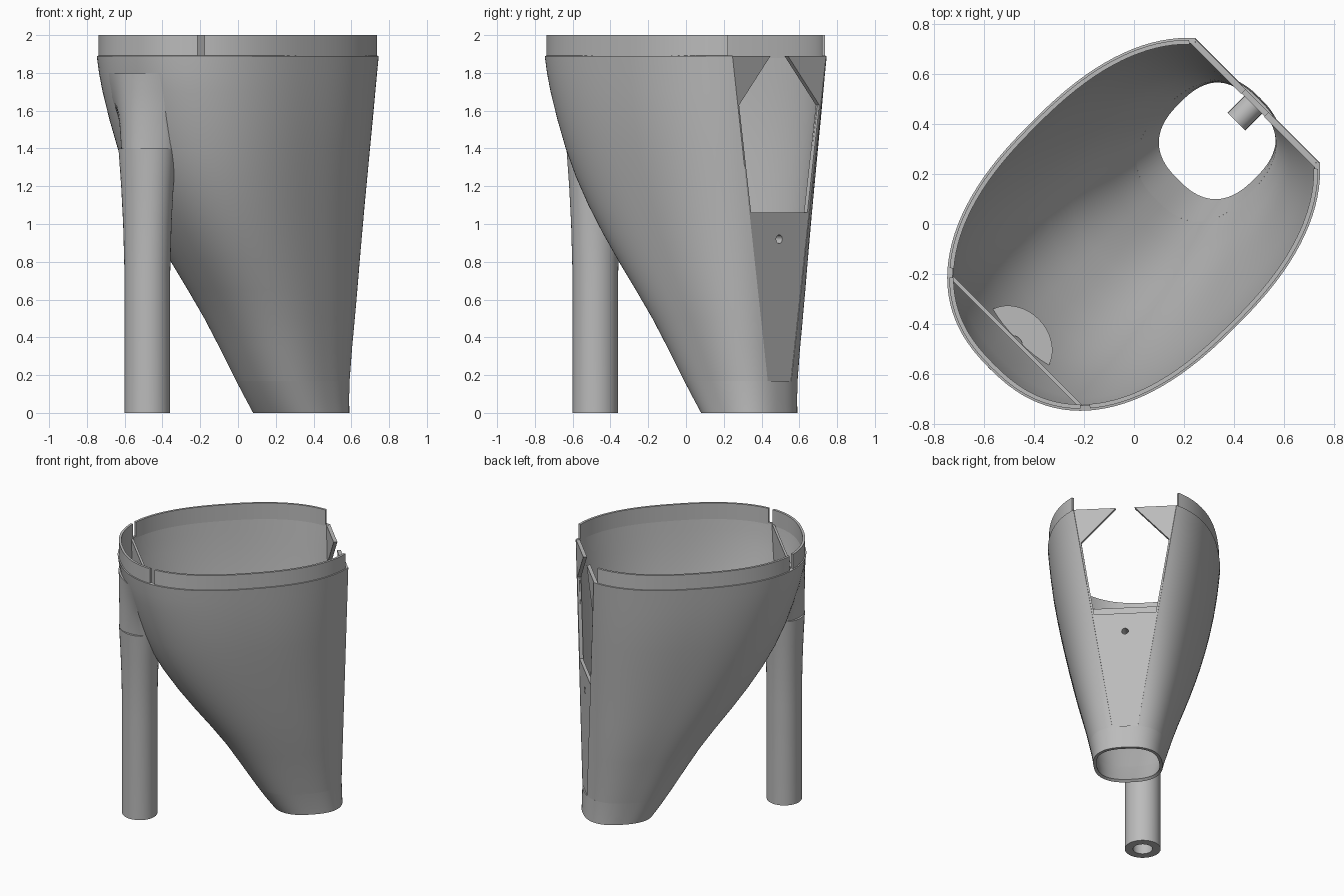
import bpy, bmesh, math
from mathutils import Vector, Matrix

if "Cube" in bpy.data.objects:
    bpy.data.objects.remove(bpy.data.objects["Cube"])

grey = bpy.data.materials.new("plain_grey")
grey.use_nodes = True
grey.diffuse_color = (0.5, 0.5, 0.5, 1)
grey.node_tree.nodes["Principled BSDF"].inputs["Base Color"].default_value = (0.5, 0.5, 0.5, 1)

FLAT = 0.70      # distance of the flat end from the centre
WALL = 0.667     # distance of the divider on the other end
RIM = 1.89
STEP = 0.17      # height where the flat end begins
ROOT2 = math.sqrt(2)


def place(u, v, z):
    """The body is symmetric about the diagonal: u runs along it, v across."""
    return Vector(((u - v) / ROOT2, (u + v) / ROOT2, z))


def finish(name, bm, recalc=True, thickness=0):
    if recalc:
        bmesh.ops.recalc_face_normals(bm, faces=bm.faces)
    mesh = bpy.data.meshes.new(name)
    bm.to_mesh(mesh)
    bm.free()
    mesh.materials.append(grey)
    obj = bpy.data.objects.new(name, mesh)
    bpy.context.collection.objects.link(obj)
    bpy.ops.object.select_all(action='DESELECT')
    obj.select_set(True)
    bpy.context.view_layer.objects.active = obj
    if thickness:
        mod = obj.modifiers.new("thickness", 'SOLIDIFY')
        mod.thickness = thickness
        mod.offset = -1
        bpy.ops.object.modifier_apply(modifier=mod.name)
    bpy.ops.object.shade_smooth_by_angle(angle=math.radians(35))
    return obj


def loft(name, rings, closed=False, capped=False, thickness=0):
    bm = bmesh.new()
    rows = [[bm.verts.new(p) for p in ring] for ring in rings]
    count = len(rows[0])
    for low, high in zip(rows, rows[1:]):
        for j in range(count if closed else count - 1):
            k = (j + 1) % count
            bm.faces.new((low[j], low[k], high[k], high[j]))
    if capped:
        bm.faces.new(rows[0])
        bm.faces.new(rows[-1])
    return finish(name, bm, capped, thickness)


def prism(name, outline, u0, u1):
    """Flat plate across the diagonal from a (v, z) outline."""
    return loft(name, [[place(u, v, z) for v, z in outline] for u in (u0, u1)], True, True)


def lathe(name, profile, matrix, sides=40, stretch=lambda h: 1):
    """Closed (radius, height) profile turned about z, stretched along local y."""
    rings = [[matrix @ Vector((r * math.cos(2 * math.pi * i / sides),
                               r * math.sin(2 * math.pi * i / sides) * stretch(h), h))
              for i in range(sides)] for r, h in profile + profile[:1]]
    bm_obj = loft(name, rings, True)
    bm = bmesh.new()
    bm.from_mesh(bm_obj.data)
    bmesh.ops.remove_doubles(bm, verts=bm.verts, dist=0.0001)
    bpy.data.objects.remove(bm_obj)
    return finish(name, bm)


def drill(obj, radius, depth, matrix):
    """Cut a round hole and discard the cutter."""
    bpy.ops.mesh.primitive_cylinder_add(vertices=24, radius=radius, depth=depth)
    cutter = bpy.context.object
    cutter.hide_render = True
    cutter.matrix_world = matrix
    bpy.context.view_layer.objects.active = obj
    cut = obj.modifiers.new("hole", 'BOOLEAN')
    cut.object = cutter
    cut.operation = 'DIFFERENCE'
    bpy.ops.object.modifier_apply(modifier=cut.name)
    bpy.data.objects.remove(cutter)


def flat_half(z):
    return 0.088 + 0.1536 * (z - STEP)


class Section:
    """Superellipse that meets the flat end and reaches a given x minimum."""
    def __init__(self, z, x_min, b):
        self.z, self.b = z, b
        self.n = 2.5 - 0.1 * z / RIM
        reach = FLAT + 0.06 * max(0, STEP - z)
        m = self.n / (self.n - 1)
        k = (1 - (flat_half(z) / b) ** self.n) ** (1 / self.n)
        low, high = 0.05, 1.5
        for _ in range(40):
            a = (low + high) / 2
            if (a ** m + b ** m) ** (1 / m) + a * k > reach - ROOT2 * x_min:
                high = a
            else:
                low = a
        self.a, self.centre = a, reach - a * k
        self.start = math.asin((flat_half(z) / b) ** (self.n / 2))
        self.end_u = self.centre - a

    def point(self, t, z=None, inset=0):
        c, s = math.cos(t), math.sin(t)
        e = 2 / self.n
        return place(self.centre + math.copysign(abs(c) ** e, c) * (self.a - inset),
                     math.copysign(abs(s) ** e, s) * (self.b - inset),
                     self.z if z is None else z)

    def arc(self, t0, t1, steps, **kw):
        return [self.point(t0 + (t1 - t0) * i / steps, **kw) for i in range(steps + 1)]

    def half_width(self, u):
        return self.b * (1 - (abs(u - self.centre) / self.a) ** self.n) ** (1 / self.n)

    def front_u(self, v):
        return self.centre - self.a * (1 - (abs(v) / self.b) ** self.n) ** (1 / self.n)

    def angle_at(self, u):
        return math.acos(-(((self.centre - u) / self.a) ** (self.n / 2)))


# Height, front reach and half width of the body
sections = [Section(*row) for row in (
    (0, .08, .235), (.08, .037, .246), (STEP, -.01, .263), (.35, -.1, .3),
    (.5, -.178, .335), (.65, -.265, .37), (.8, -.355, .402), (.95, -.44, .433),
    (1.1, -.517, .463), (1.25, -.583, .492), (1.4, -.637, .519), (1.55, -.68, .543),
    (1.7, -.717, .561), (1.8, -.736, .571), (RIM, -.748, .579))]
top = sections[-1]

# Round foot band, then the body shell open along the flat end
loft("foot_band", [s.arc(0, 2 * math.pi, 88)[:-1] for s in sections[:3]], True, thickness=0.022)
body = loft("body_shell", [s.arc(s.start, 2 * math.pi - s.start, 88) for s in sections[2:]],
            thickness=0.022)

# Raised lip in three arcs, split by the divider slots
t1, t2 = top.angle_at(-WALL + 0.014), top.angle_at(-WALL - 0.014)
for name, t0, t3 in (("lip_left", top.start + 0.04, t1),
                     ("lip_front", t2, 2 * math.pi - t2),
                     ("lip_right", 2 * math.pi - t1, 2 * math.pi - top.start - 0.04)):
    loft(name, [top.arc(t0, t3, 32, z=z, inset=0.008) for z in (RIM - 0.01, 2.0)], thickness=0.017)

# Flat lower panel with a drilled hole
LEDGE, HOLE_Z = 1.06, 0.92
panel = prism("flat_panel", [(-flat_half(STEP), STEP), (flat_half(STEP), STEP),
                             (flat_half(LEDGE), LEDGE), (-flat_half(LEDGE), LEDGE)],
              FLAT - 0.025, FLAT - 0.002)
turn = Matrix.Rotation(math.radians(45), 4, 'Z') @ Matrix.Rotation(math.radians(90), 4, 'Y')
drill(panel, 0.023, 0.3, Matrix.Translation(place(FLAT, 0, HOLE_Z)) @ turn)

# Peg behind the hole
lathe("inner_peg", [(0.023, 0.58), (0.05, 0.58), (0.05, 0.68), (0.023, 0.68)],
      Matrix.Translation(place(0, 0, HOLE_Z)) @ turn, 24)

# Window frame sides with corner gussets at the top
for side, name in ((1, "window_frame_left"), (-1, "window_frame_right")):
    prism(name, [(side * v, z) for v, z in (
        (flat_half(RIM), RIM), (0.065, RIM), (0.3, 1.63),
        (flat_half(LEDGE) - 0.014, LEDGE), (flat_half(LEDGE), LEDGE))],
        FLAT - 0.028, FLAT - 0.002)

# Divider wall, fitted inside the shell
inside = [s for s in sections if s.end_u < -WALL - 0.03]
edge = [(s.half_width(-WALL - 0.008) - 0.012, s.z) for s in inside]
prism("divider_wall", edge + [(-v, z) for v, z in reversed(edge)], -WALL - 0.008, -WALL + 0.008)

# Hollow support tube widening into an oval boss
foot = Matrix.Translation((-0.48, -0.48, 0)) @ Matrix.Rotation(math.radians(45), 4, 'Z')
lathe("support_tube", [(0.065, 0), (0.12, 0), (0.12, 0.75), (0.123, 1.0), (0.13, 1.2),
                       (0.14, 1.4), (0.03, 1.4), (0.03, 1.3), (0.065, 1.3)], foot,
      stretch=lambda h: 1.02 + 0.25 * max(0, h - 0.75))
drill(body, 0.064, 0.9, foot @ Matrix.Translation((0, 0, 0.9)))

# Fairing that blends the outside of the boss smoothly into the shell
rings = []
for s, half, power in zip(sections[10:14], (0.165, 0.18, 0.21, 0.23), (0.6, 1.0, 1.6, 2.0)):
    bulge = max(0, s.end_u + 0.82)
    across = [half * (i / 12 - 1) for i in range(25)]
    outer = [place(s.front_u(v) + 0.002 - bulge * math.cos(v / half * math.pi / 2) ** power, v, s.z)
             for v in across]
    inner = [place(s.front_u(v) + 0.012, v, s.z) for v in reversed(across)]
    rings.append(outer + inner)
loft("boss_fairing", rings, True, True)
